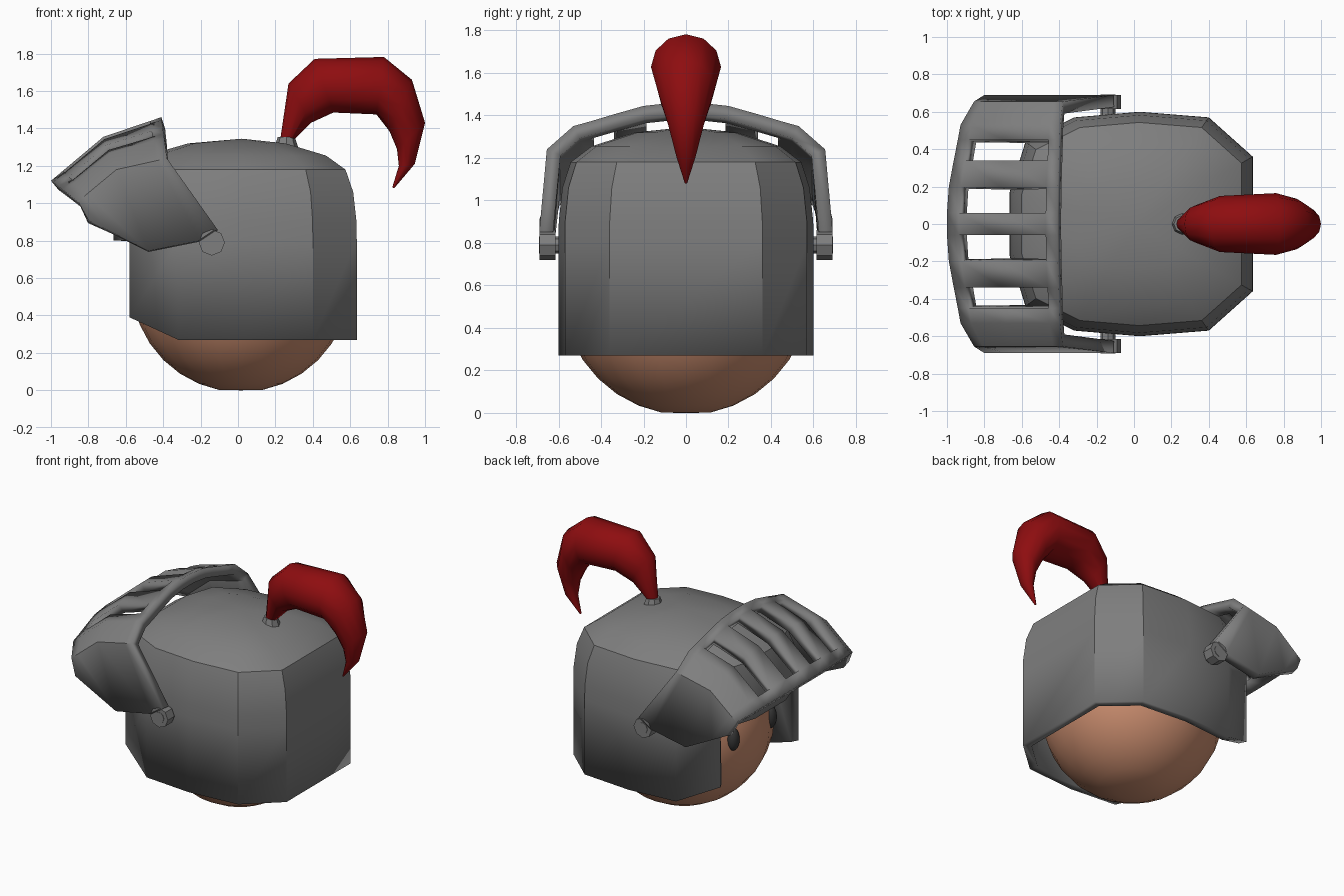
import bpy, bmesh, math
from mathutils import Vector

if "Cube" in bpy.data.objects:
    bpy.data.objects.remove(bpy.data.objects["Cube"])


def material(name, rgb):
    m = bpy.data.materials.new(name)
    m.diffuse_color = (*rgb, 1)
    m.use_nodes = True
    m.node_tree.nodes["Principled BSDF"].inputs["Base Color"].default_value = m.diffuse_color
    return m


STEEL = material("steel grey", (0.21, 0.21, 0.21))
RED = material("plume red", (0.27, 0.004, 0.005))
SKIN = material("skin", (0.60, 0.27, 0.16))
DARK = material("eye dark", (0.04, 0.04, 0.04))


def finish(ob, mat, angle=30):
    ob.data.materials.clear()
    ob.data.materials.append(mat)
    bpy.ops.object.select_all(action='DESELECT')
    ob.select_set(True)
    bpy.context.view_layer.objects.active = ob
    bpy.ops.object.shade_smooth_by_angle(angle=math.radians(angle))


def build(name, bm, mat, ref, thickness=0, angle=30):
    """Make an object with normals facing away from ref, optionally a shell."""
    bmesh.ops.remove_doubles(bm, verts=bm.verts, dist=1e-4)
    bmesh.ops.recalc_face_normals(bm, faces=bm.faces)
    ref = Vector(ref)
    if sum(f.normal.dot(f.calc_center_median() - ref) * f.calc_area() for f in bm.faces) < 0:
        bmesh.ops.reverse_faces(bm, faces=bm.faces)
    me = bpy.data.meshes.new(name)
    bm.to_mesh(me)
    bm.free()
    ob = bpy.data.objects.new(name, me)
    bpy.context.collection.objects.link(ob)
    finish(ob, mat, angle)
    if thickness:
        s = ob.modifiers.new("shell", 'SOLIDIFY')
        s.thickness, s.offset, s.use_even_offset = thickness, -1, True
    return ob


# Head: sphere with a flattened base
bpy.ops.mesh.primitive_uv_sphere_add(segments=24, ring_count=16, radius=0.585, location=(0.015, 0, 0.575))
head = bpy.context.object
head.name = "head"
for v in head.data.vertices:
    v.co.z = max(v.co.z, -0.575)
finish(head, SKIN, 40)

# Eyes
for side in (-1, 1):
    bpy.ops.mesh.primitive_uv_sphere_add(segments=12, ring_count=8, radius=1, location=(-0.52, side * 0.21, 0.63))
    eye = bpy.context.object
    eye.name = "eye"
    eye.scale = (0.04, 0.045, 0.08)
    finish(eye, DARK, 60)

# Helmet shell: faceted plan swept up into a dome, face left open at -x
half = [(0.635, 0.36), (0.4, 0.57), (0.03, 0.6), (-0.32, 0.57), (-0.58, 0.44), (-0.665, 0.17)]
plan = half + [(x, -y) for x, y in reversed(half)]
n = len(plan)
levels = [(0.27, 1), (0.80, 1), (0.9, 0.998), (1.06, 0.97), (1.18, 0.905), (1.255, 0.74), (1.32, 0.4)]
bm = bmesh.new()
rings = []
for k, (z, s) in enumerate(levels):
    rings.append([bm.verts.new((x * s, y * s, 0.39 if k == 0 and x < -0.5 else z)) for x, y in plan])
for k in range(len(levels) - 1):
    for i in range(n):
        if k == 0 and 4 <= i <= 6:
            continue
        j = (i + 1) % n
        bm.faces.new((rings[k][i], rings[k][j], rings[k + 1][j], rings[k + 1][i]))
top = bm.verts.new((0.02, 0, 1.345))
for i in range(n):
    bm.faces.new((rings[-1][i], rings[-1][(i + 1) % n], top))
bmesh.ops.delete(bm, geom=[v for v in bm.verts if not v.link_faces], context='VERTS')
build("helmet", bm, STEEL, (0, 0, 0.6), 0.055)

# Raised visor: lofted grid of columns across y, with four slots left out
crown = [Vector((-0.41, 1.46)), Vector((-0.72, 1.355)), Vector((-1.0, 1.12))]
rim = [Vector((-0.38, 1.24)), Vector((-0.65, 1.18)), Vector((-0.855, 1.01))]
lower = [(-0.11, 0.86), (-0.2, 0.80), (-0.48, 0.745), (-0.69, 0.853), (-0.8, 0.91)]
stations = [(0.06, 0.0), (0.2, 0.07), (0.34, 0.25), (0.45, 0.40), (0.53, 0.50), (0.655, 1.0)]


def column(f):
    b, m, t = (c.lerp(r, f) for c, r in zip(crown, rim))
    return [b, b.lerp(m, 0.2), m, m.lerp(t, 0.77), t]


cols = [(y, column(f)) for y, f in stations] + [(0.69, lower)]
cols = [(-y, c) for y, c in reversed(cols)] + cols
bm = bmesh.new()
grid = [[bm.verts.new((p[0], y, p[1])) for p in c] for y, c in cols]
for i in range(len(cols) - 1):
    mid = abs(cols[i][0] + cols[i + 1][0]) / 2
    slot = 0.1 < mid < 0.16 or 0.36 < mid < 0.42
    for k in range(4):
        if slot and k in (1, 2):
            continue
        bm.faces.new((grid[i][k], grid[i + 1][k], grid[i + 1][k + 1], grid[i][k + 1]))
build("visor", bm, STEEL, (-0.3, 0, 0.7), 0.065)

# Visor hinges: faceted disc with a smaller rivet
for side in (-1, 1):
    for name, r, depth, y in (("hinge", 0.07, 0.075, 0.652), ("hinge_rivet", 0.04, 0.14, 0.622)):
        bpy.ops.mesh.primitive_cylinder_add(vertices=8, radius=r, depth=depth,
                                            location=(-0.14, side * y, 0.79), rotation=(math.pi / 2, 0, 0))
        bpy.context.object.name = name
        finish(bpy.context.object, STEEL)

# Plume socket
bpy.ops.mesh.primitive_cone_add(vertices=8, radius1=0.065, radius2=0.045, depth=0.06, location=(0.258, 0, 1.325))
bpy.context.object.name = "plume_socket"
finish(bpy.context.object, STEEL)

# Plume: elliptical rings between an outer and an inner outline (outer x z, inner x z, half width)
sections = [(0.225, 1.335, 0.295, 1.335, 0.035), (0.27, 1.64, 0.39, 1.43, 0.10),
            (0.41, 1.772, 0.51, 1.485, 0.15), (0.78, 1.782, 0.74, 1.475, 0.165),
            (0.93, 1.66, 0.81, 1.385, 0.135), (1.0, 1.43, 0.85, 1.29, 0.085),
            (0.945, 1.21, 0.86, 1.2, 0.045), (0.835, 1.08, 0.825, 1.085, 0.006)]
bm = bmesh.new()
SIDES = 12
rings = []
for ox, oz, ix, iz, w in sections:
    ring = []
    for i in range(SIDES):
        a = 2 * math.pi * i / SIDES
        c = math.cos(a) / 2
        ring.append(bm.verts.new(((ox + ix) / 2 + (ox - ix) * c, w * math.sin(a), (oz + iz) / 2 + (oz - iz) * c)))
    rings.append(ring)
for a, b in zip(rings, rings[1:]):
    for i in range(SIDES):
        j = (i + 1) % SIDES
        bm.faces.new((a[i], a[j], b[j], b[i]))
bm.faces.new(rings[0])
bm.faces.new(rings[-1])
build("plume", bm, RED, (0.6, 0, 1.4), 0, 50)
